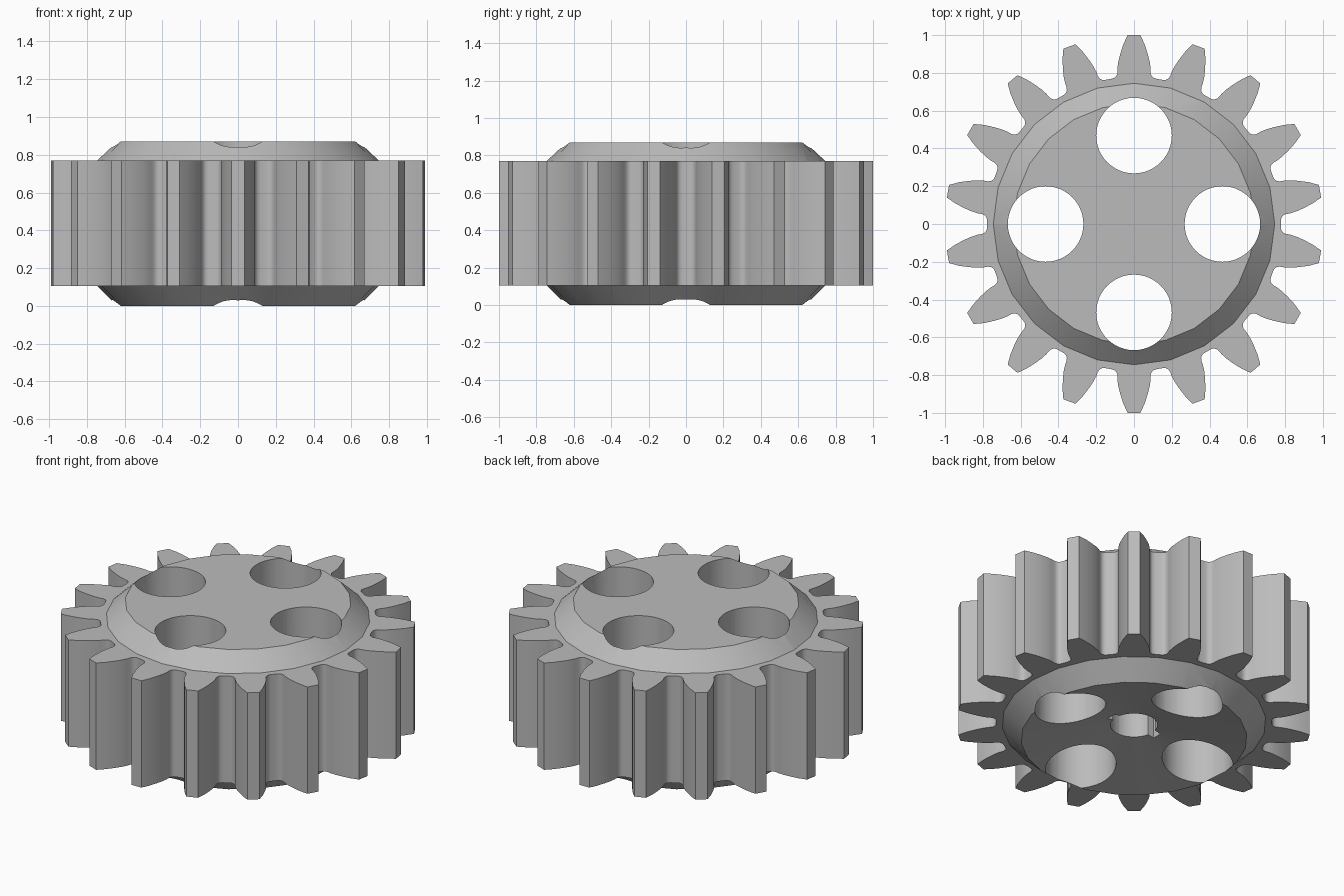
import bpy, bmesh, math
from mathutils import Matrix, Vector

cube = bpy.data.objects.get("Cube")
if cube:
    bpy.data.objects.remove(cube, do_unlink=True)

grey = bpy.data.materials.new("plain grey")
grey.use_nodes = True
grey.diffuse_color = (0.5, 0.5, 0.5, 1)
grey.node_tree.nodes["Principled BSDF"].inputs["Base Color"].default_value = (0.5, 0.5, 0.5, 1)

TEETH = 18
Z_LOW, Z_HIGH = 0.105, 0.77
HOLE_RADIUS, HOLE_OFFSET = 0.2, 0.468


def add_object(name, bm):
    bmesh.ops.recalc_face_normals(bm, faces=bm.faces)
    mesh = bpy.data.meshes.new(name)
    bm.to_mesh(mesh)
    bm.free()
    mesh.materials.append(grey)
    obj = bpy.data.objects.new(name, mesh)
    bpy.context.collection.objects.link(obj)
    return obj


def prism(name, points, z0, z1):
    bm = bmesh.new()
    face = bm.faces.new([bm.verts.new((x, y, z0)) for x, y in points])
    top = bmesh.ops.extrude_face_region(bm, geom=[face], use_keep_orig=True)["geom"]
    verts = [v for v in top if isinstance(v, bmesh.types.BMVert)]
    bmesh.ops.translate(bm, verts=verts, vec=(0, 0, z1 - z0))
    return add_object(name, bm)


def lathe(name, profile, steps):
    bm = bmesh.new()
    verts = [bm.verts.new((r, 0, z)) for r, z in profile]
    edges = [bm.edges.new(pair) for pair in zip(verts, verts[1:])]
    bmesh.ops.spin(bm, geom=verts + edges, cent=(0, 0, 0), axis=(0, 0, 1),
                   angle=math.tau, steps=steps, use_duplicate=False)
    bmesh.ops.remove_doubles(bm, verts=bm.verts, dist=0.0005)
    return add_object(name, bm)


def circle(radius, count, cx=0, cy=0):
    return [(cx + radius * math.cos(math.tau * i / count),
             cy + radius * math.sin(math.tau * i / count)) for i in range(count)]


def combine(target, other, operation):
    mod = target.modifiers.new(operation.lower(), "BOOLEAN")
    mod.operation, mod.object, mod.solver = operation, other, "EXACT"
    bpy.context.view_layer.objects.active = target
    bpy.ops.object.modifier_apply(modifier=mod.name)
    bpy.data.objects.remove(other, do_unlink=True)


# Toothed ring: half of one tooth (half width, height), mirrored and repeated
half_tooth = [(0.118, 0.769), (0.103, 0.774), (0.093, 0.785), (0.088, 0.80), (0.088, 0.825),
              (0.083, 0.86), (0.073, 0.90), (0.057, 0.95), (0.034, 1.0)]
tooth = half_tooth + [(-x, y) for x, y in reversed(half_tooth)]
outline = []
for i in range(TEETH):
    turn = Matrix.Rotation(math.tau * i / TEETH, 2)
    outline += [tuple(turn @ Vector(p)) for p in reversed(tooth)][::-1]
gear = prism("gear_wheel", outline, Z_LOW, Z_HIGH)

# Hub with chamfered rims and a shallow conical recess underneath
hub = lathe("hub", [(0, 0.11), (0.638, 0), (0.745, Z_LOW), (0.745, Z_HIGH),
                    (0.638, 0.87), (0, 0.87)], 24)
combine(gear, hub, "UNION")

# Four round through holes
for i in range(4):
    a = i * math.pi / 2
    hole = prism("hole_cutter", circle(HOLE_RADIUS, 48, HOLE_OFFSET * math.cos(a),
                                       HOLE_OFFSET * math.sin(a)), -0.2, 1.1)
    combine(gear, hole, "DIFFERENCE")

# Blind shaft bore with a narrow keyway on both sides
combine(gear, prism("bore_cutter", circle(0.133, 32), -0.2, 0.6), "DIFFERENCE")
keyway = [(-0.17, -0.03), (0.17, -0.03), (0.17, 0.03), (-0.17, 0.03)]
combine(gear, prism("keyway_cutter", keyway, -0.2, 0.59), "DIFFERENCE")

bpy.ops.object.select_all(action="DESELECT")
gear.select_set(True)
bpy.context.view_layer.objects.active = gear
bpy.ops.object.shade_smooth_by_angle(angle=math.radians(30))
